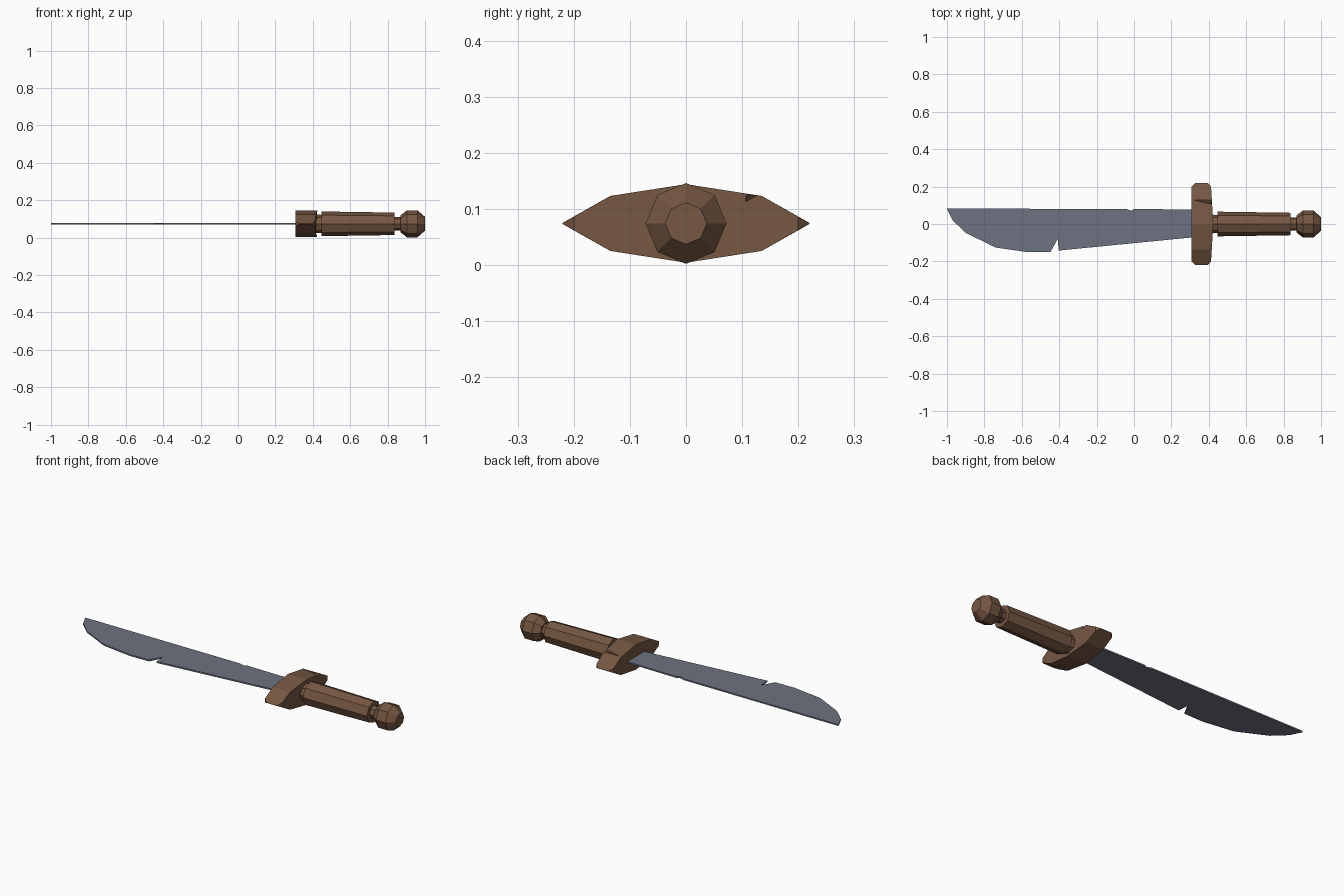
import bpy, bmesh, math

old = bpy.data.objects.get("Cube")
if old:
    bpy.data.objects.remove(old, do_unlink=True)

MID = 0.074  # height of the knife's long axis


def material(name, rgb):
    m = bpy.data.materials.new(name)
    m.use_nodes = True
    m.diffuse_color = (*rgb, 1)
    bsdf = m.node_tree.nodes["Principled BSDF"]
    bsdf.inputs["Base Color"].default_value = (*rgb, 1)
    bsdf.inputs["Roughness"].default_value = 0.8
    return m


wood = material("brown wood", (0.18, 0.095, 0.055))
steel = material("blue grey steel", (0.155, 0.17, 0.22))


def loft(name, rings, mat):
    """Skin a row of equal-sized rings and cap both ends."""
    bm = bmesh.new()
    rows = [[bm.verts.new(p) for p in ring] for ring in rings]
    n = len(rows[0])
    for a, b in zip(rows, rows[1:]):
        for i in range(n):
            j = (i + 1) % n
            bm.faces.new((a[i], a[j], b[j], b[i]))
    bm.faces.new(rows[0])
    bm.faces.new(rows[-1])
    bmesh.ops.recalc_face_normals(bm, faces=bm.faces)
    mesh = bpy.data.meshes.new(name)
    bm.to_mesh(mesh)
    bm.free()
    mesh.materials.append(mat)
    obj = bpy.data.objects.new(name, mesh)
    bpy.context.collection.objects.link(obj)
    return obj


def turned(name, profile, mat, sides=8):
    """Eight-sided turned part along x from (x, radius) pairs."""
    angles = [2 * math.pi * i / sides for i in range(sides)]
    return loft(name, [[(x, r * math.cos(a), MID + r * math.sin(a)) for a in angles]
                       for x, r in profile], mat)


# Blade: flat outline with a nick in the spine and a notch in the edge
outline = [(-1, 0.082), (-0.045, 0.081), (-0.015, 0.071), (0, 0.081), (0.36, 0.076),
           (0.36, -0.067), (-0.403, -0.142), (-0.408, -0.08), (-0.446, -0.149),
           (-0.564, -0.151), (-0.74, -0.126), (-0.9, -0.047), (-0.97, 0.02)]
loft("blade", [[(x, y, MID + h) for x, y in outline] for h in (-0.004, 0.004)], steel)

# Guard: lens-shaped section with its two tips clipped on both faces
quarter = [(0.22, 0.001), (0.135, 0.049), (0, 0.07)]
upper = quarter + [(-y, h) for y, h in quarter[1::-1]]
section = upper + [(y, -h) for y, h in upper[::-1] if y]
section.insert(7, (0, -0.07))


def guard_ring(x, clipped, bulge=0):
    ring = []
    for y, h in section:
        if clipped and abs(y) > 0.2:
            y, h = math.copysign(0.2, y), math.copysign(0.012, h)
        ring.append((x + bulge * (1 - abs(y) / 0.2), y, MID + h))
    return ring


guard = loft("guard", [guard_ring(0.308, True), guard_ring(0.328, False),
                       guard_ring(0.393, False), guard_ring(0.412, True, 0.012)], wood)

# Chip broken out of the guard's upper edge
chip = loft("guard_chip_cutter", [
    [(0.45, 0.099, 0.109), (0.45, 0.112, 0.15), (0.45, 0.145, 0.135)],
    [(0.32, 0.128, 0.124), (0.32, 0.126, 0.145), (0.32, 0.14, 0.14)]], wood)
chip.hide_render = True
chip.hide_set(True)
cut = guard.modifiers.new("chip", 'BOOLEAN')
cut.operation = 'DIFFERENCE'
cut.solver = 'EXACT'
cut.object = chip

# Handle: collar, tapered grip, neck and pommel
turned("collar", [(0.4, 0.051), (0.45, 0.048)], wood)
turned("grip", [(0.446, 0.066), (0.838, 0.06)], wood)
turned("neck", [(0.83, 0.036), (0.88, 0.036)], wood)
turned("pommel", [(0.868, 0.045), (0.903, 0.072), (0.96, 0.072), (1, 0.037)], wood)
